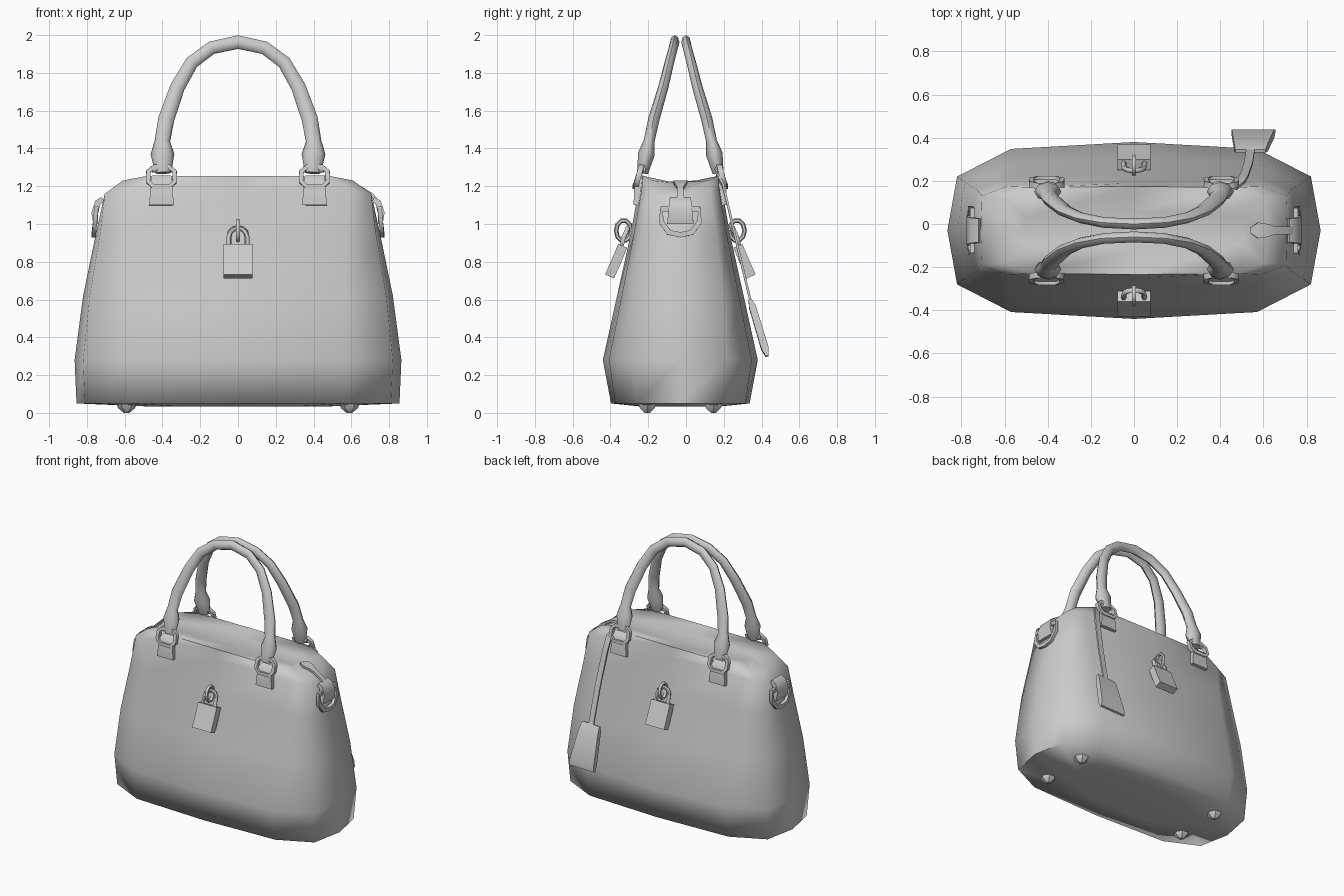
import bpy, bmesh, math
from mathutils import Vector

if "Cube" in bpy.data.objects:
    bpy.data.objects.remove(bpy.data.objects["Cube"])

CY = -0.03  # y of the bag's middle plane
X, Y, Z = Vector((1, 0, 0)), Vector((0, 1, 0)), Vector((0, 0, 1))

leather = bpy.data.materials.new("plain grey")
leather.use_nodes = True
GREY = (0.6, 0.6, 0.6, 1)
leather.diffuse_color = GREY
leather.node_tree.nodes["Principled BSDF"].inputs["Base Color"].default_value = GREY


def finish(bm, name, angle=60):
    bmesh.ops.recalc_face_normals(bm, faces=bm.faces)
    mesh = bpy.data.meshes.new(name)
    bm.to_mesh(mesh)
    bm.free()
    ob = bpy.data.objects.new(name, mesh)
    bpy.context.collection.objects.link(ob)
    mesh.materials.append(leather)
    bpy.ops.object.select_all(action='DESELECT')
    ob.select_set(True)
    bpy.context.view_layer.objects.active = ob
    bpy.ops.object.shade_smooth_by_angle(angle=math.radians(angle))
    return ob


def skin(bm, rings, closed=False):
    """Join rings of points into a skin, capped unless closed."""
    rings = [[bm.verts.new(p) for p in r] for r in rings]
    n = len(rings[0])
    pairs = list(zip(rings, rings[1:])) + ([(rings[-1], rings[0])] if closed else [])
    for a, b in pairs:
        for i in range(n):
            j = (i + 1) % n
            bm.faces.new((a[i], a[j], b[j], b[i]))
    if not closed:
        bm.faces.new(rings[0])
        bm.faces.new(rings[-1])


BOX = [(1, 1), (-1, 1), (-1, -1), (1, -1)]


def circle(n):
    return [(math.cos(math.tau * i / n), math.sin(math.tau * i / n)) for i in range(n)]


def sweep(name, path, sizes, ref, section=BOX, closed=False, angle=60):
    """Carry a section along a path; sizes are half width and half depth (along ref)."""
    pts = [Vector(p) for p in path]
    n = len(pts)
    if isinstance(sizes, tuple):
        sizes = [sizes] * n
    rings = []
    for i, p in enumerate(pts):
        before = pts[i - 1] if closed or i else p
        after = pts[(i + 1) % n] if closed or i < n - 1 else p
        t = (after - before).normalized()
        side = t.cross(ref).normalized()
        deep = side.cross(t)
        w, d = sizes[i]
        rings.append([p + side * u * w + deep * v * d for u, v in section])
    bm = bmesh.new()
    skin(bm, rings, closed)
    return finish(bm, name, angle)


# Bag body: each ring is a quarter outline (end, corner, shoulder, middle)
def full_ring(quarter):
    e, c, s, m = quarter
    loop = [(e, 1, 1), (c, 1, 1), (s, 1, 1), (m, 1, 1), (s, -1, 1), (c, -1, 1),
            (e, -1, 1), (c, -1, -1), (s, -1, -1), (m, 1, -1), (s, 1, -1), (c, 1, -1)]
    return [(p[0] * sx, CY + p[1] * sy, p[2]) for p, sx, sy in loop]


def level(z, end, corner, shoulder, middle):
    return [(end, 0, z), (*corner, z), (*shoulder, z), (0, middle, z)]


body = [
    level(0.033, 0.45, (0.43, 0.12), (0.3, 0.18), 0.2),
    level(0.05, 0.855, (0.81, 0.23), (0.57, 0.345), 0.367),
    level(0.28, 0.865, (0.82, 0.25), (0.57, 0.378), 0.41),
    level(0.62, 0.82, (0.785, 0.225), (0.57, 0.31), 0.335),
    level(0.95, 0.752, (0.73, 0.19), (0.57, 0.245), 0.262),
    [(0.71, 0, 1.14), (0.705, 0.16, 1.16), (0.59, 0.205, 1.18), (0, 0.22, 1.19)],
    [(0.62, 0, 1.185), (0.61, 0.15, 1.23), (0.48, 0.2, 1.255), (0, 0.204, 1.255)],
    [(0.52, 0, 1.215), (0.5, 0.06, 1.225), (0.4, 0.09, 1.23), (0, 0.09, 1.23)],
]
bm = bmesh.new()
skin(bm, [full_ring(q) for q in body])
finish(bm, "bag_body", 80)

# Feet
for sx in (-1, 1):
    for sy in (-1, 1):
        foot = [[(sx * 0.59 + r * u, CY + sy * 0.175 + r * v, z) for u, v in circle(6)]
                for r, z in ((0.055, 0.05), (0.045, 0.025), (0.015, 0))]
        bm = bmesh.new()
        skin(bm, foot)
        finish(bm, "foot", 30)

# Half a handle, from base to crown: x, distance from middle plane, z, radius
HALF = [(0.395, 0.2, 1.27, 0.042), (0.4, 0.18, 1.37, 0.063), (0.4, 0.165, 1.44, 0.041),
        (0.38, 0.14, 1.555, 0.043), (0.32, 0.09, 1.725, 0.039), (0.245, 0.058, 1.855, 0.036),
        (0.14, 0.037, 1.933, 0.035), (0, 0.03, 1.963, 0.036)]
ARCH = [(-x, y, z, r) for x, y, z, r in HALF] + HALF[-2::-1]

for s, end in ((-1, "front"), (1, "back")):
    def at(x, rel, z):
        return (x, CY + s * rel, z)

    sweep(end + "_handle", [at(*p[:3]) for p in ARCH], [(p[3], p[3] * 0.7) for p in ARCH],
          Y, circle(8))

    # Handle loops and the tabs that hold them
    for sx in (-1, 1):
        cx = sx * 0.405
        loop = [at(cx + 0.07 * u, 0.222 - 0.016 * v, 1.25 + 0.052 * v)
                for u, v in ((1, .5), (.6, 1), (-.6, 1), (-1, .5), (-1, -.5), (-.6, -1), (.6, -1), (1, -.5))]
        sweep(end + "_handle_loop", loop, (0.012, 0.014), Y, BOX, True)
        tab = [at(cx, 0.234, 1.1), at(cx, 0.226, 1.19), at(cx, 0.212, 1.225), at(cx, 0.19, 1.25)]
        sweep(end + "_handle_tab", tab, [(0.066, 0.014), (0.057, 0.018), (0.055, 0.018), (0.05, 0.012)], Y)
        sweep(end + "_handle_pin", [at(cx - 0.05, 0.2, 1.29), at(cx + 0.05, 0.2, 1.29)],
              (0.018, 0.018), Y, circle(8))

    # Padlock with shackle, hung from a staple
    sweep(end + "_padlock", [at(0, 0.305, 0.884), at(0, 0.34, 0.8), at(0, 0.375, 0.722)],
          (0.077, 0.026), Y)
    bow = [at(-0.048, 0.315, 0.87), at(-0.048, 0.3, 0.93)]
    bow += [at(-0.048 * math.cos(a), 0.295 - 0.018 * math.sin(a), 0.935 + 0.045 * math.sin(a))
            for a in (math.pi * k / 6 for k in range(1, 6))]
    bow += [at(0.048, 0.3, 0.93), at(0.048, 0.315, 0.87)]
    sweep(end + "_shackle", bow, (0.013, 0.013), Y, circle(6))
    staple = [at(0, 0.3 + 0.04 * u, 0.965 + 0.055 * v) for u, v in circle(10)]
    sweep(end + "_staple", staple, (0.012, 0.012), X, circle(6), True)

# Strap rings and tabs at both ends
for sx, side in ((1, "left"), (-1, "right")):
    ring = [(sx * (0.758 - 0.1 * (z - 1)), CY + y, z) for y, z in
            ((0.1, 1.08), (0.1, 1.01), (0.06, 0.955), (0, 0.943),
             (-0.06, 0.955), (-0.1, 1.01), (-0.1, 1.08))]
    sweep(side + "_strap_ring", ring, (0.014, 0.011), X, BOX, True)
    tab = [(sx * 0.715, CY, 1.13), (sx * 0.742, CY, 1.115), (sx * 0.758, CY, 1.06), (sx * 0.754, CY, 1.0)]
    sweep(side + "_strap_tab", tab, [(0.055, 0.014), (0.058, 0.016), (0.064, 0.018), (0.07, 0.012)], X)

# Zip pull lying over the left end
sweep("zip_pull",
      [(0.54, CY, 1.225), (0.575, CY, 1.222), (0.62, CY, 1.21), (0.65, CY, 1.192), (0.71, CY, 1.155), (0.745, CY, 1.11)],
      [(0.012, 0.006), (0.037, 0.008), (0.03, 0.008), (0.018, 0.008), (0.018, 0.008), (0.018, 0.008)], Z)

# Hanging tag on the back
sweep("tag_strap", [(0.46, 0.165, 1.255), (0.495, 0.195, 1.21), (0.51, 0.222, 1.1), (0.53, 0.28, 0.85), (0.54, 0.342, 0.59)],
      (0.02, 0.006), Y)
sweep("tag", [(0.54, 0.338, 0.6), (0.542, 0.352, 0.56), (0.552, 0.418, 0.34), (0.553, 0.43, 0.3)],
      [(0.07, 0.008), (0.077, 0.018), (0.098, 0.02), (0.102, 0.008)], Y)
